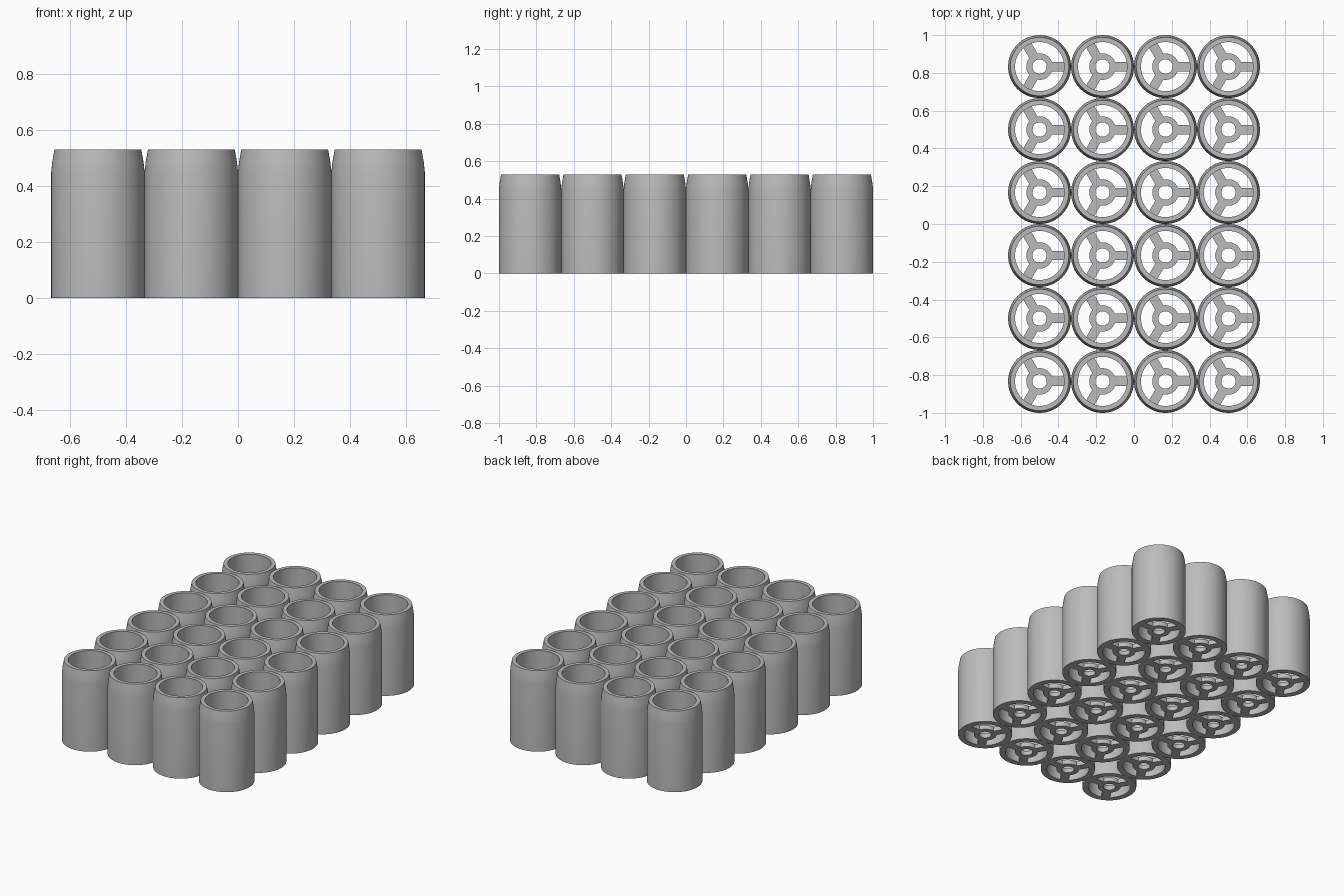
import bpy, bmesh, math
from mathutils import Matrix, Vector

cube = bpy.data.objects.get("Cube")
if cube:
    bpy.data.objects.remove(cube, do_unlink=True)

COLS, ROWS = 4, 6
RADIUS = 1 / 6
PITCH = RADIUS * 2
HEIGHT = 0.53
BORE = 0.13
FLOOR = 0.03
SIDES = 64

grey = bpy.data.materials.new("plain grey")
grey.use_nodes = True
colour = (0.5, 0.5, 0.5, 1)
grey.diffuse_color = colour
grey.node_tree.nodes["Principled BSDF"].inputs["Base Color"].default_value = colour


def finish(bm, name):
    bmesh.ops.recalc_face_normals(bm, faces=bm.faces)
    mesh = bpy.data.meshes.new(name)
    bm.to_mesh(mesh)
    bm.free()
    mesh.materials.append(grey)
    return mesh


def lathe(name, profile):
    """Spin a closed (radius, z) outline around the vertical axis."""
    bm = bmesh.new()
    rings = []
    for i in range(SIDES):
        a = math.tau * i / SIDES
        rings.append([bm.verts.new((r * math.cos(a), r * math.sin(a), z)) for r, z in profile])
    n = len(profile)
    for i in range(SIDES):
        a, b = rings[i], rings[(i + 1) % SIDES]
        for j in range(n):
            k = (j + 1) % n
            bm.faces.new((a[j], b[j], b[k], a[k]))
    return finish(bm, name)


def spokes(name, inner, outer, width, height):
    """Three flat bars joining the hub to the wall."""
    bm = bmesh.new()
    for i in range(3):
        m = (Matrix.Rotation(math.tau * i / 3, 4, "Z")
             @ Matrix.Translation(Vector(((inner + outer) / 2, 0, height / 2)))
             @ Matrix.Diagonal((outer - inner, width, height, 1)))
        bmesh.ops.create_cube(bm, size=1, matrix=m)
    return finish(bm, name)


# Open tube with a tapered mouth, central ring and three spokes
parts = {
    "tube": lathe("tube", [(BORE, 0), (RADIUS, 0), (RADIUS, 0.45), (0.163, 0.485),
                           (0.155, HEIGHT), (BORE, HEIGHT)]),
    "hub": lathe("hub", [(0.038, 0), (0.07, 0), (0.07, FLOOR), (0.038, FLOOR)]),
    "spokes": spokes("spokes", 0.06, BORE + 0.005, 0.05, FLOOR),
}

# Grid of cells sharing the same meshes
bpy.ops.object.select_all(action="DESELECT")
for row in range(ROWS):
    for col in range(COLS):
        x = (col - (COLS - 1) / 2) * PITCH
        y = (row - (ROWS - 1) / 2) * PITCH
        for name, mesh in parts.items():
            ob = bpy.data.objects.new(f"{name}_{row + 1}_{col + 1}", mesh)
            ob.location = (x, y, 0)
            bpy.context.collection.objects.link(ob)
            if row == col == 0:
                ob.select_set(True)
                bpy.context.view_layer.objects.active = ob
bpy.ops.object.shade_smooth_by_angle(angle=math.radians(30))
